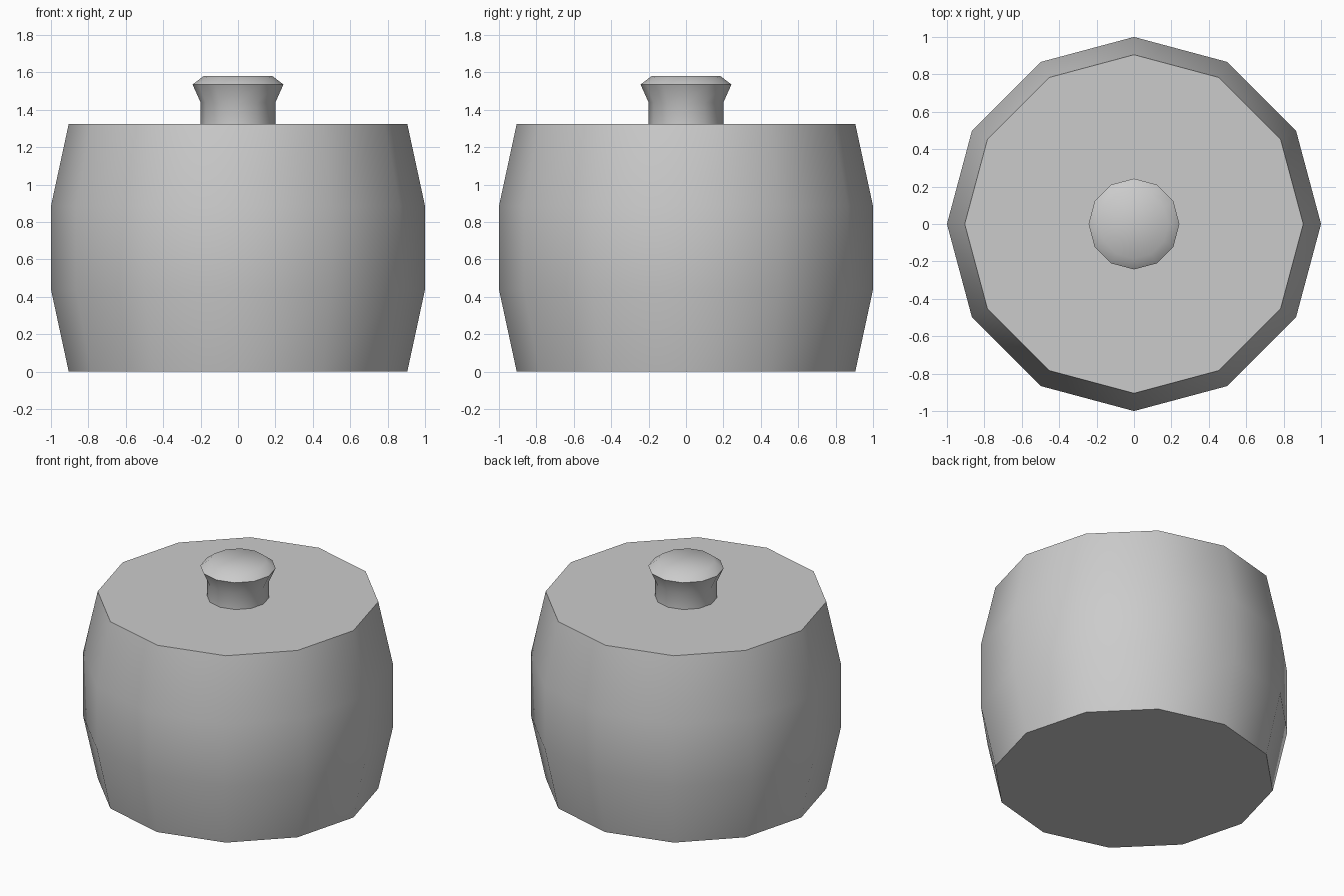
import bpy, bmesh, math

if "Cube" in bpy.data.objects:
    bpy.data.objects.remove(bpy.data.objects["Cube"])

SIDES = 12


def lathe(name, profile):
    """Revolve (radius, height) points around z and cap both ends."""
    bm = bmesh.new()
    rings = []
    for r, z in profile:
        rings.append([bm.verts.new((r * math.cos(2 * math.pi * i / SIDES),
                                    r * math.sin(2 * math.pi * i / SIDES), z))
                      for i in range(SIDES)])
    for low, high in zip(rings, rings[1:]):
        for i in range(SIDES):
            j = (i + 1) % SIDES
            bm.faces.new((low[i], low[j], high[j], high[i]))
    bm.faces.new(rings[0][::-1])
    bm.faces.new(rings[-1])
    mesh = bpy.data.meshes.new(name)
    bm.to_mesh(mesh)
    bm.free()
    obj = bpy.data.objects.new(name, mesh)
    bpy.context.collection.objects.link(obj)
    # Smooth around the sides, crisp at the rims
    bpy.ops.object.select_all(action='DESELECT')
    obj.select_set(True)
    bpy.context.view_layer.objects.active = obj
    bpy.ops.object.shade_smooth_by_angle(angle=math.radians(60))
    return obj


# Barrel-shaped pot body
lathe("pot_body", [(0.905, 0), (1.0, 0.44), (1.0, 0.885), (0.905, 1.325)])

# Flared lid knob
lathe("lid_knob", [(0.2, 1.325), (0.2, 1.44), (0.243, 1.535), (0.185, 1.58)])
